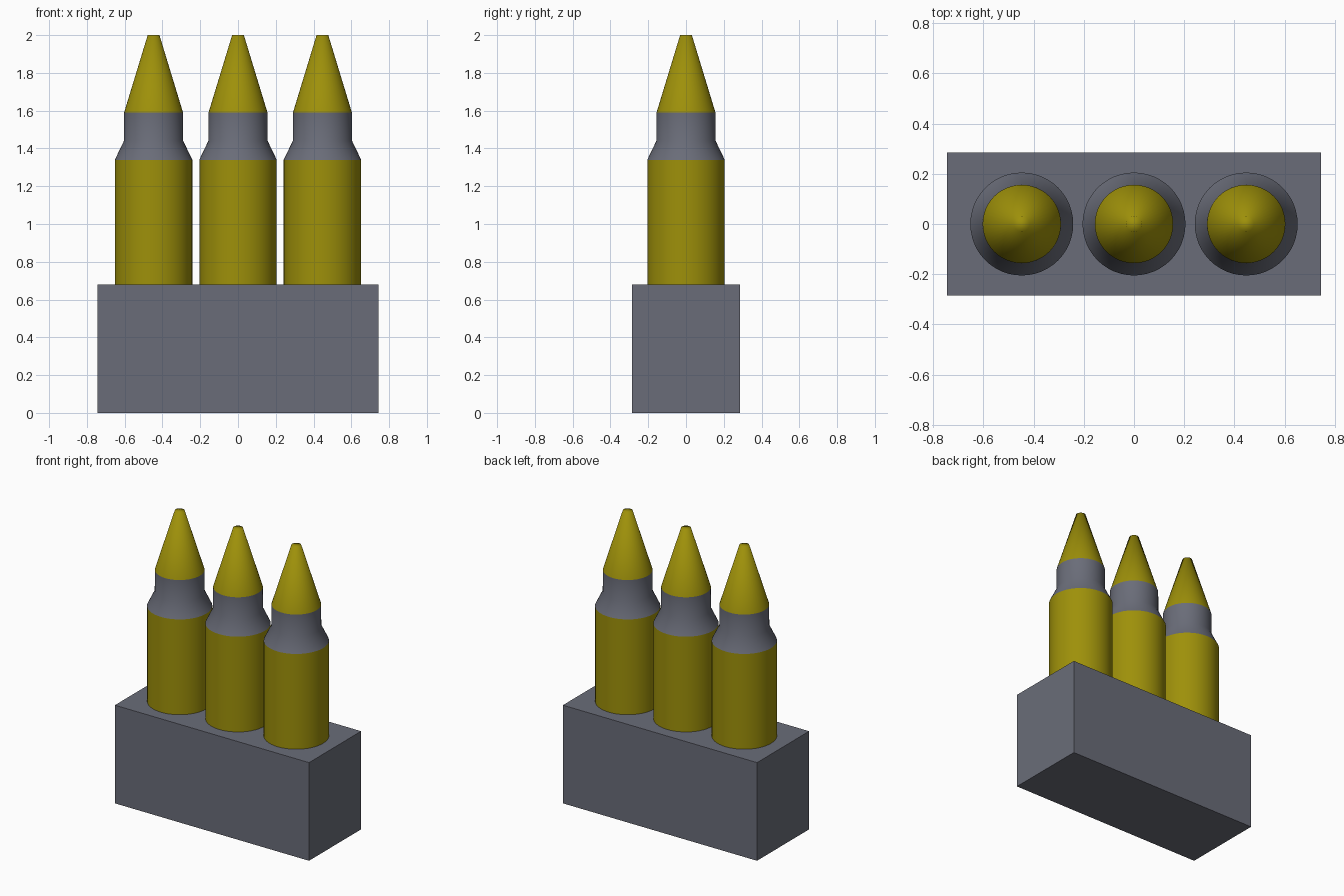
import bpy, bmesh, math

if "Cube" in bpy.data.objects:
    bpy.data.objects.remove(bpy.data.objects["Cube"])

SEGS = 48
SPACING = 0.447
BASE_TOP = 0.68


def material(name, color):
    mat = bpy.data.materials.new(name)
    mat.diffuse_color = (*color, 1)
    mat.use_nodes = True
    mat.node_tree.nodes["Principled BSDF"].inputs["Base Color"].default_value = mat.diffuse_color
    return mat


brass = material("brass", (0.34, 0.28, 0.003))
steel = material("dark_steel", (0.144, 0.152, 0.19))


def lathe(name, profile, x, mat):
    """Closed solid of revolution from (radius, z) points, bottom to top."""
    bm = bmesh.new()
    rings = [[bm.verts.new((r * math.cos(2 * math.pi * i / SEGS),
                            r * math.sin(2 * math.pi * i / SEGS), z))
              for i in range(SEGS)] for r, z in profile]
    for a, b in zip(rings, rings[1:]):
        for i in range(SEGS):
            j = (i + 1) % SEGS
            bm.faces.new((a[i], a[j], b[j], b[i]))
    bm.faces.new(rings[0][::-1])
    bm.faces.new(rings[-1])
    mesh = bpy.data.meshes.new(name)
    bm.to_mesh(mesh)
    bm.free()
    mesh.materials.append(mat)
    obj = bpy.data.objects.new(name, mesh)
    obj.location.x = x
    bpy.context.collection.objects.link(obj)
    bpy.ops.object.select_all(action='DESELECT')
    obj.select_set(True)
    bpy.context.view_layer.objects.active = obj
    bpy.ops.object.shade_smooth_by_angle(angle=math.radians(80))
    return obj


# Base block
bpy.ops.mesh.primitive_cube_add(size=1, location=(0, 0, BASE_TOP / 2))
base = bpy.context.object
base.name = "base_block"
base.scale = (1.488, 0.57, BASE_TOP)
bpy.ops.object.transform_apply(location=False, rotation=False, scale=True)
base.data.materials.append(steel)

# Three rounds: case, tapered collar, pointed tip
for label, k in (("left", -1), ("middle", 0), ("right", 1)):
    x = k * SPACING
    lathe(f"case_{label}", [(0.205, BASE_TOP - 0.02), (0.205, 1.34)], x, brass)
    lathe(f"collar_{label}", [(0.205, 1.34), (0.157, 1.44), (0.156, 1.59)], x, steel)
    lathe(f"tip_{label}", [(0.156, 1.59), (0.031, 2.0)], x, brass)
